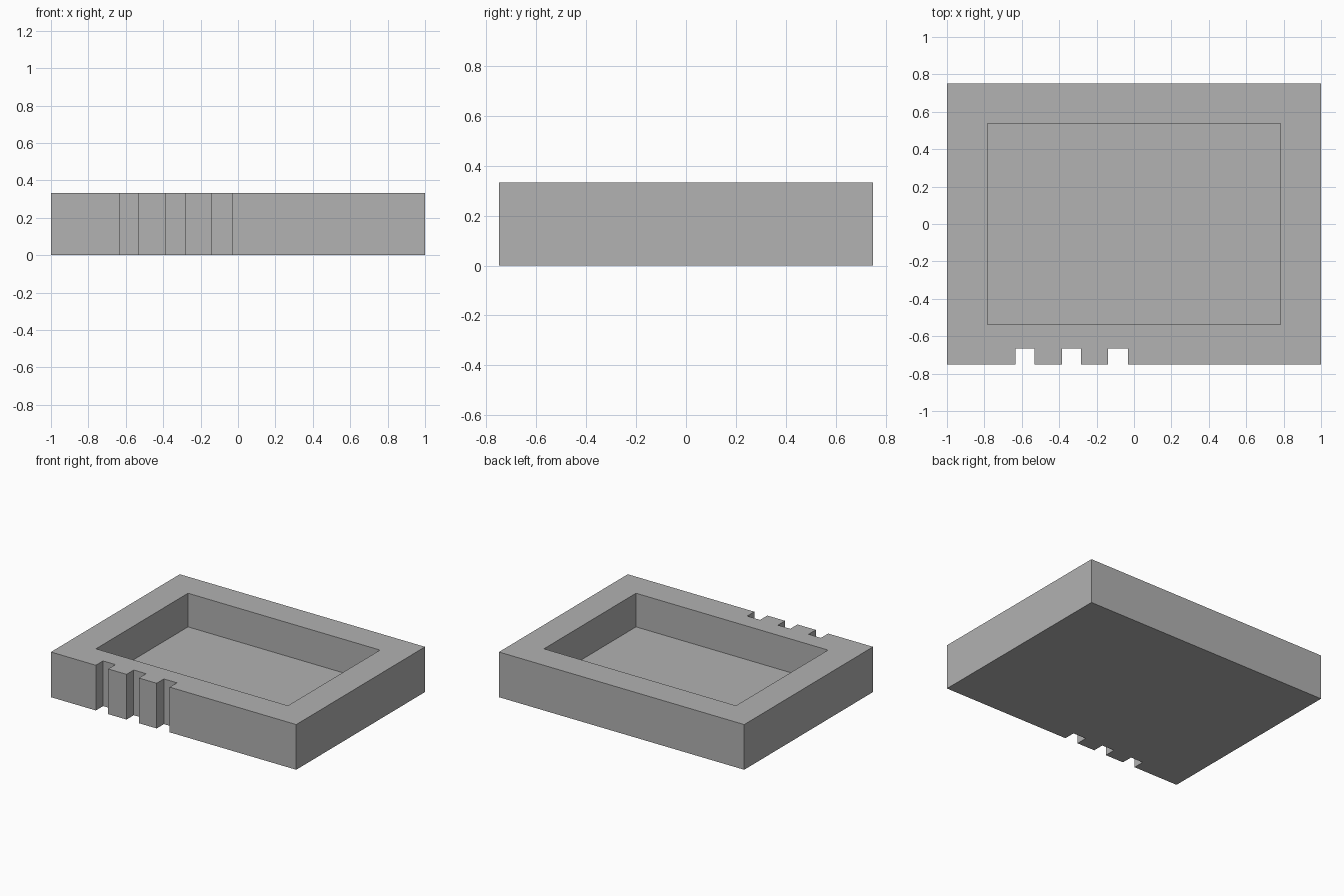
import bpy

default = bpy.data.objects.get("Cube")
if default:
    bpy.data.objects.remove(default, do_unlink=True)

HEIGHT = 0.333
HALF_DEPTH = 0.75
FLOOR = 0.085

grey = bpy.data.materials.new("plain grey")
grey.use_nodes = True
colour = (0.445, 0.445, 0.445, 1)
grey.diffuse_color = colour
grey.node_tree.nodes["Principled BSDF"].inputs["Base Color"].default_value = colour


def box(name, low, high):
    """Axis-aligned box between two corners."""
    centre = [(a + b) / 2 for a, b in zip(low, high)]
    bpy.ops.mesh.primitive_cube_add(size=1, location=centre)
    obj = bpy.context.object
    obj.name = name
    obj.scale = [b - a for a, b in zip(low, high)]
    bpy.ops.object.transform_apply(location=True, rotation=False, scale=True)
    obj.data.materials.append(grey)
    return obj


def cut(target, cutter):
    """Subtract the cutter from the target and discard it."""
    cutter.hide_render = True
    bpy.context.view_layer.objects.active = target
    mod = target.modifiers.new("cut", "BOOLEAN")
    mod.operation = "DIFFERENCE"
    mod.solver = "EXACT"
    mod.object = cutter
    bpy.ops.object.modifier_apply(modifier=mod.name)
    bpy.data.objects.remove(cutter, do_unlink=True)


# Solid block
tray = box("tray", (-1, -HALF_DEPTH, 0), (1, HALF_DEPTH, HEIGHT))

# Rectangular recess open at the top
cut(tray, box("recess_cutter", (-0.783, -0.536, FLOOR), (0.783, 0.536, HEIGHT + 0.1)))

# Three full-height notches in the front wall
for left, right in ((-0.634, -0.533), (-0.384, -0.283), (-0.138, -0.032)):
    cut(tray, box("notch_cutter", (left, -1, -0.1), (right, -0.666, HEIGHT + 0.1)))
